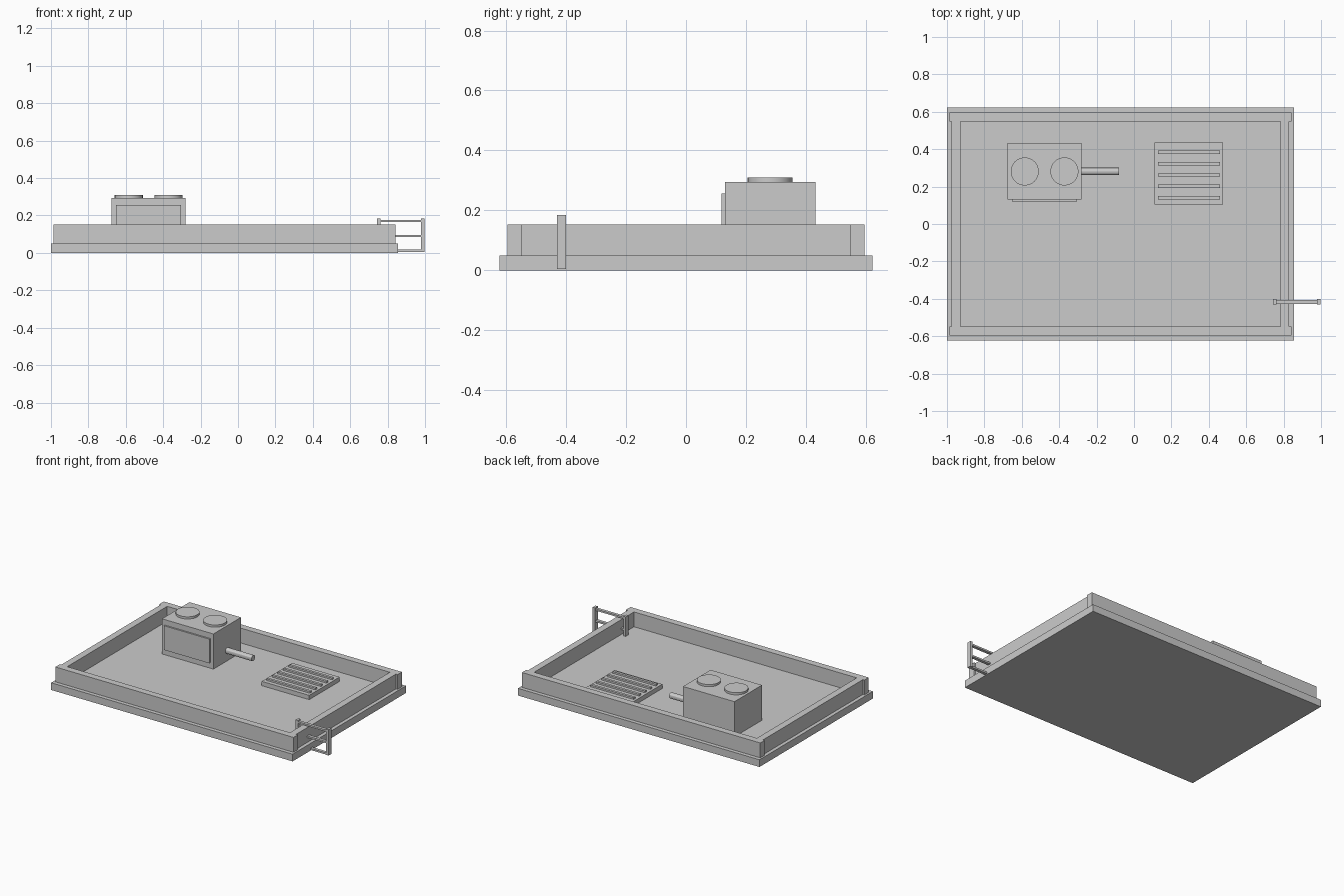
import bpy
import math

if "Cube" in bpy.data.objects:
    bpy.data.objects.remove(bpy.data.objects["Cube"])

grey = bpy.data.materials.new("concrete grey")
grey.diffuse_color = (0.6, 0.6, 0.6, 1)
grey.use_nodes = True
grey.node_tree.nodes["Principled BSDF"].inputs["Base Color"].default_value = grey.diffuse_color


def box(name, x, y, z):
    """Box spanning the given (min, max) ranges."""
    bpy.ops.mesh.primitive_cube_add(size=1, location=[(a + b) / 2 for a, b in (x, y, z)])
    ob = bpy.context.object
    ob.name = name
    ob.scale = [b - a for a, b in (x, y, z)]
    bpy.ops.object.transform_apply(location=False, rotation=False, scale=True)
    ob.data.materials.append(grey)
    return ob


def cylinder(name, loc, radius, depth, sides, rot=(0, 0, 0)):
    bpy.ops.mesh.primitive_cylinder_add(vertices=sides, radius=radius, depth=depth,
                                        location=loc, rotation=rot)
    ob = bpy.context.object
    ob.name = name
    ob.data.materials.append(grey)
    bpy.ops.object.shade_smooth_by_angle(angle=math.radians(30))
    return ob


FLOOR = 0.05
WALL_TOP = 0.153

# Roof slab
box("roof_slab", (-1, 0.855), (-0.622, 0.622), (0, FLOOR))

# Parapet: long walls overlap the slightly inset side walls
for side, y in (("front", (-0.595, -0.548)), ("back", (0.548, 0.595))):
    box("parapet_" + side, (-0.987, 0.843), y, (FLOOR, WALL_TOP))
for side, x in (("left", (-0.975, -0.928)), ("right", (0.783, 0.83))):
    box("parapet_" + side, x, (-0.548, 0.548), (FLOOR, WALL_TOP))

# Air conditioning unit with front panel, two fans and a pipe
box("cooling_unit", (-0.675, -0.28), (0.13, 0.432), (FLOOR, 0.294))
box("cooling_unit_panel", (-0.653, -0.304), (0.119, 0.13), (0.088, 0.256))
for i, x in enumerate((-0.584, -0.372)):
    cylinder(f"fan_cover_{i + 1}", (x, 0.281, 0.301), 0.075, 0.016, 32)
cylinder("pipe", (-0.18, 0.281, 0.122), 0.02, 0.2, 12, (0, math.pi / 2, 0))

# Roof vent with raised slats
box("vent_base", (0.11, 0.475), (0.103, 0.437), (FLOOR, 0.08))
for i in range(5):
    y = 0.14 + 0.061 * i
    box(f"vent_slat_{i + 1}", (0.127, 0.46), (y - 0.009, y + 0.009), (0.08, 0.092))

# Ladder hooked over the right parapet
for side, x in (("inner", 0.752), ("outer", 0.988)):
    box("ladder_post_" + side, (x - 0.009, x + 0.009), (-0.43, -0.4), (0.005, 0.185))
for i, z in enumerate((0.011, 0.09, 0.17)):
    box(f"ladder_rung_{i + 1}", (0.752, 0.988), (-0.427, -0.406), (z - 0.006, z + 0.006))
